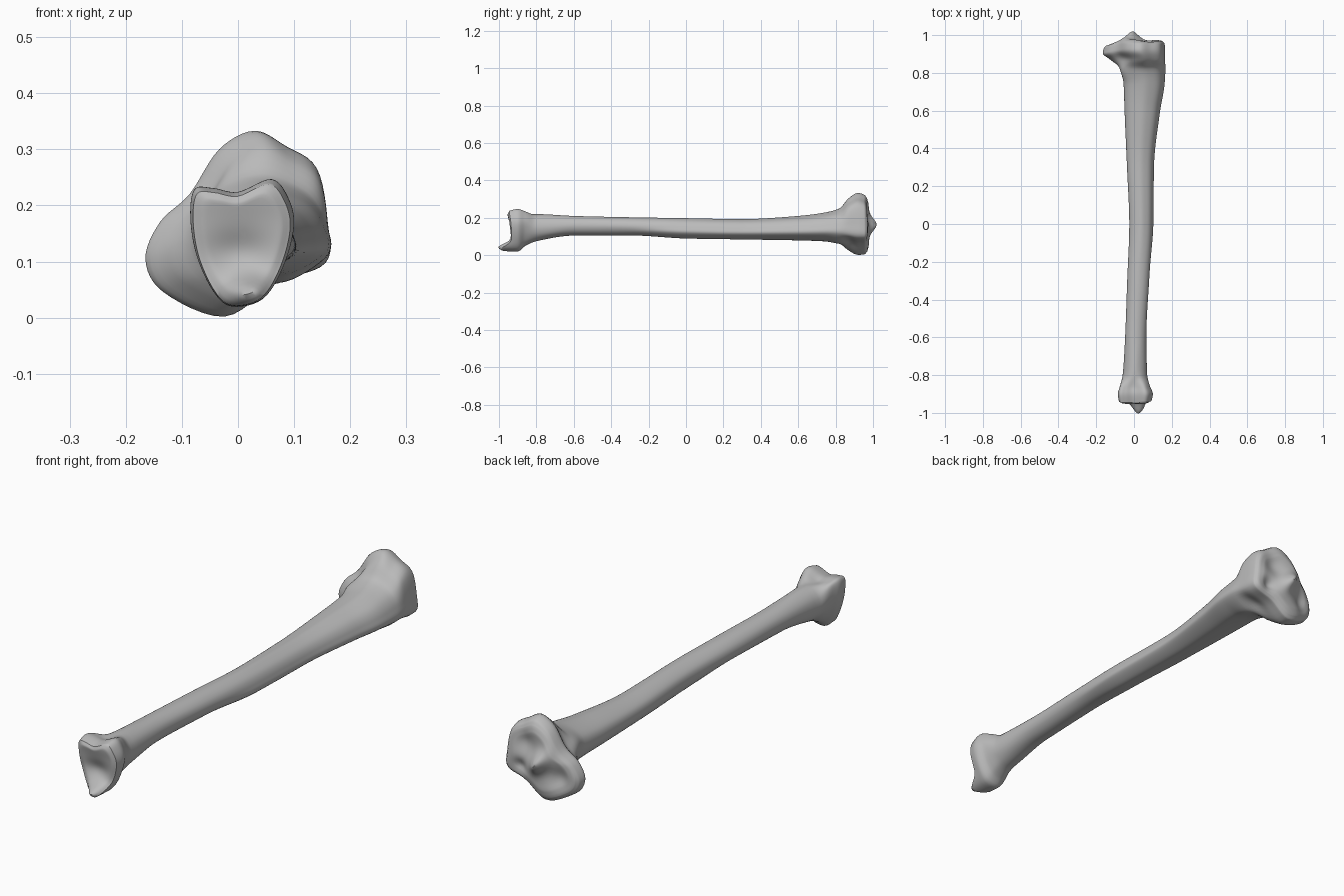
import bpy
import bmesh
import math

cube = bpy.data.objects.get("Cube")
if cube:
    bpy.data.objects.remove(cube, do_unlink=True)

AROUND = 6     # subdivisions between neighbouring outline points
CAP_RINGS = 14

# Cross-section outlines (x, z) in a unit box, counter-clockwise from +x
ROUND = [(0.5 + 0.5 * math.cos(math.tau * i / 12), 0.5 + 0.5 * math.sin(math.tau * i / 12))
         for i in range(12)]
CREST = [(.98, .55), (.88, .78), (.72, .92), (.5, 1), (.25, .92), (.06, .75),
         (0, .5), (.06, .25), (.22, .06), (.45, 0), (.72, .03), (1, .28)]
ANKLE = [(1, .64), (.94, .86), (.78, 1), (.46, .9), (.22, .93), (.04, .92),
         (0, .7), (.06, .4), (.22, .12), (.4, 0), (.7, .06), (.9, .32)]
KNEE = [(.99, .51), (.93, .8), (.76, .92), (.59, 1), (.4, .9), (.24, .66),
        (.08, .51), (0, .31), (.1, .13), (.43, 0), (.71, .18), (.98, .29)]

# Stations along the bone: y, outline, x min, x max, z min, z max
STATIONS = [
    (-.935, ANKLE, -.08, .093, .022, .238),
    (-.90, ANKLE, -.085, .10, .02, .247),
    (-.86, ANKLE, -.075, .085, .05, .235),
    (-.8, ROUND, -.06, .07, .075, .22),
    (-.6, ROUND, -.047, .065, .105, .21),
    (-.3, ROUND, -.036, .08, .106, .203),
    (0, CREST, -.025, .10, .09, .198),
    (.3, CREST, -.037, .103, .085, .193),
    (.6, CREST, -.05, .135, .08, .21),
    (.74, CREST, -.055, .158, .075, .228),
    (.82, CREST, -.075, .162, .062, .25),
    (.87, KNEE, -.125, .163, .025, .305),
    (.92, KNEE, -.165, .163, .002, .333),
    (.955, KNEE, -.16, .16, .005, .322),
    (.97, KNEE, -.147, .148, .022, .302),
]


def slopes(ys, vs):
    """Monotone slopes, so the surface never overshoots a station."""
    d = [(b - a) / (q - p) for a, b, p, q in zip(vs, vs[1:], ys, ys[1:])]
    inner = [2 * a * b / (a + b) if a * b > 0 else 0 for a, b in zip(d, d[1:])]
    return [d[0]] + inner + [d[-1]]


def hermite(a, b, ma, mb, h, t):
    return (a * (1 + 2 * t) * (1 - t) ** 2 + ma * h * t * (1 - t) ** 2
            + b * t * t * (3 - 2 * t) + mb * h * t * t * (t - 1))


def closed_spline(pts):
    """Smooth closed curve through the outline points."""
    out, n = [], len(pts)
    for i in range(n):
        p, a, b, q = (pts[(i + k) % n] for k in (-1, 0, 1, 2))
        for s in range(AROUND):
            out.append(tuple(hermite(a[k], b[k], (b[k] - p[k]) / 2, (q[k] - a[k]) / 2, 1, s / AROUND)
                             for k in (0, 1)))
    return out


def bump(x, z, cx, cz, rx, rz):
    return math.exp(-((x - cx) / rx) ** 2 - ((z - cz) / rz) ** 2)


def knee_relief(x, z):
    """Central spine, two shallow sockets and a drooping outer condyle."""
    u, v = .8 * x + .6 * (z - .17), -.6 * x + .8 * (z - .17)
    return (.042 * bump(u, v, -.01, 0, .03, .05)
            - .022 * bump(x, z, -.085, .11, .045, .05)
            - .02 * bump(x, z, .065, .225, .05, .05)
            - .02 * bump(x, z, .09, .12, .03, .03)
            - .25 * max(0, -x - .06))


def ankle_relief(x, z):
    """Hollow joint face above a pointed lower process."""
    return (-.064 * bump(x, z, .025, .04, .04, .028)
            + .02 * bump(x, z, 0, .115, .06, .04)
            - .012 * bump(x, z, 0, .225, .12, .04))


def fade(t):
    t = min(1, max(0, t))
    return t * t * (3 - 2 * t)


def sculpt(x, y, z):
    knee = fade((y - .86) / .1) * knee_relief(x, z)
    ankle = fade((-.89 - y) / .045) * ankle_relief(x, z)
    return (x, y + knee + ankle, z)


# Outline points carried smoothly from station to station
ys = [s[0] for s in STATIONS]
fitted = [[(x0 + u * (x1 - x0), z0 + v * (z1 - z0)) for u, v in shape]
          for _, shape, x0, x1, z0, z1 in STATIONS]
tracks = []
for i in range(12):
    xs, zs = ([ring[i][k] for ring in fitted] for k in (0, 1))
    tracks.append((xs, slopes(ys, xs), zs, slopes(ys, zs)))

rings = []
for s in range(len(ys) - 1):
    h = ys[s + 1] - ys[s]
    steps = max(5, round(h / .025))
    for j in range(steps + (s == len(ys) - 2)):
        t = j / steps
        pts = [tuple(hermite(v[s], v[s + 1], m[s], m[s + 1], h, t)
                     for v, m in ((xs, mx), (zs, mz))) for xs, mx, zs, mz in tracks]
        rings.append([(x, ys[s] + h * t, z) for x, z in closed_spline(pts)])


def cap(rim, cx, cz, bulge):
    """Concentric rings shrinking from the rim to the middle of a joint face."""
    out = []
    for j in range(1, CAP_RINGS):
        k = 1 - j / CAP_RINGS
        out.append([(cx + (x - cx) * k, y + bulge * fade((1 - k) * 5), cz + (z - cz) * k)
                    for x, y, z in rim])
    return out


ankle_cap = cap(rings[0], 0.01, .15, -.008)
knee_cap = cap(rings[-1], 0, .17, .008)
rings = ankle_cap[::-1] + rings + knee_cap

# Skin the rings into one closed surface
bm = bmesh.new()
loops = [[bm.verts.new(sculpt(*p)) for p in ring] for ring in rings]
n = len(loops[0])
for a, b in zip(loops, loops[1:]):
    for i in range(n):
        bm.faces.new((a[i], a[(i + 1) % n], b[(i + 1) % n], b[i]))
bm.faces.new(loops[0])
bm.faces.new(loops[-1])
bmesh.ops.recalc_face_normals(bm, faces=bm.faces)

mesh = bpy.data.meshes.new("shin_bone")
bm.to_mesh(mesh)
bm.free()
bone = bpy.data.objects.new("shin_bone", mesh)
bpy.context.collection.objects.link(bone)

# Plain grey bone colour
grey = bpy.data.materials.new("bone_grey")
grey.use_nodes = True
colour = (.5, .5, .5, 1)
grey.diffuse_color = colour
grey.node_tree.nodes["Principled BSDF"].inputs["Base Color"].default_value = colour
mesh.materials.append(grey)

bpy.context.view_layer.objects.active = bone
bone.select_set(True)
bpy.ops.object.shade_smooth_by_angle(angle=math.radians(50))
